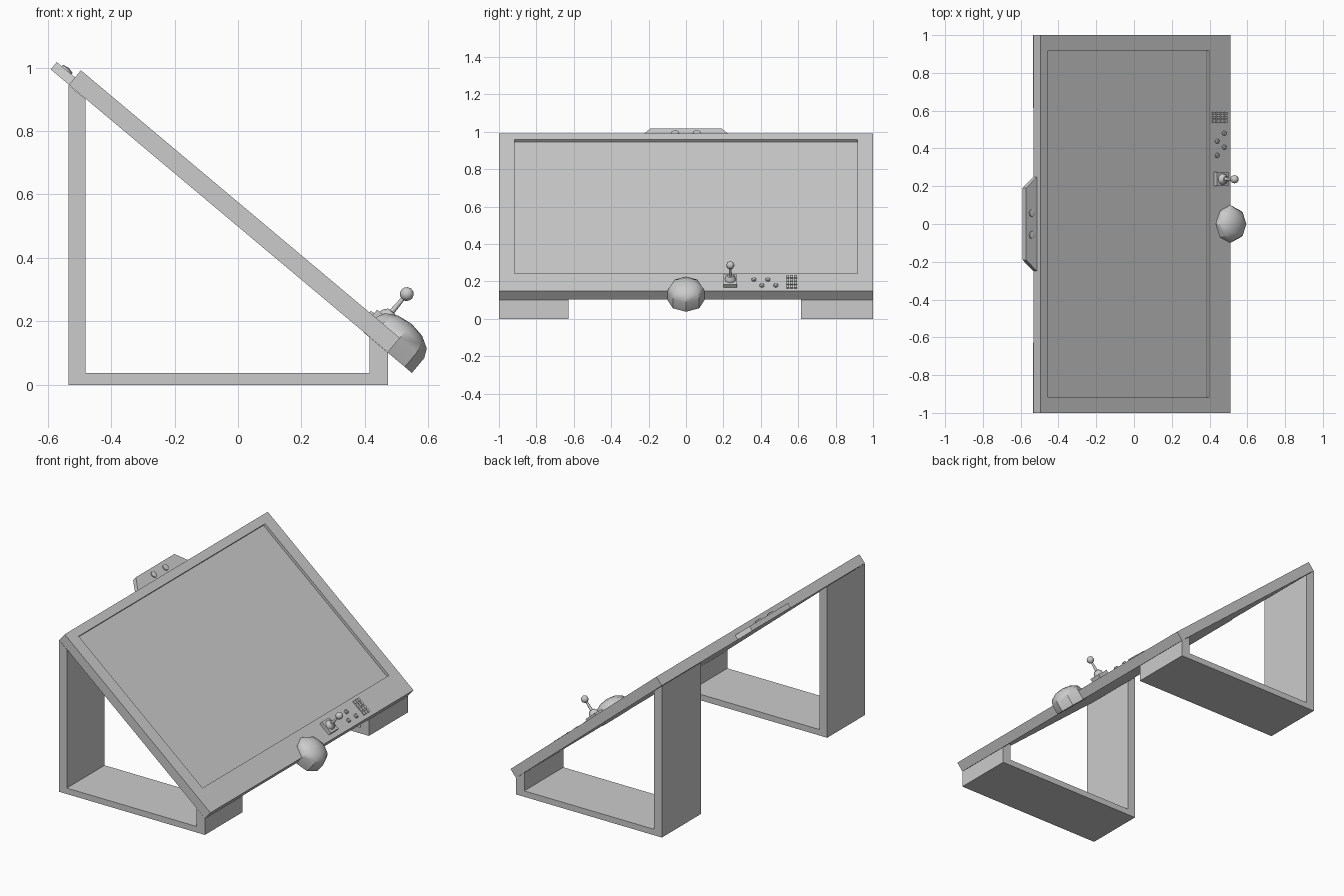
import bpy, bmesh
from math import radians, cos, sin
from mathutils import Matrix, Vector

if "Cube" in bpy.data.objects:
    bpy.data.objects.remove(bpy.data.objects["Cube"])

# Panel frame: X runs down the slope, Y across, Z out of the screen; origin at the lower front edge
TILT = Matrix.Translation((0.51, 0, 0.148)) @ Matrix.Rotation(radians(40), 4, 'Y')
LENGTH, THICK = 1.312, 0.059


def finish(name, bm, matrix=TILT, smooth=False):
    bmesh.ops.recalc_face_normals(bm, faces=bm.faces[:])
    bm.transform(matrix)
    me = bpy.data.meshes.new(name)
    bm.to_mesh(me)
    bm.free()
    ob = bpy.data.objects.new(name, me)
    bpy.context.collection.objects.link(ob)
    if smooth:
        bpy.context.view_layer.objects.active = ob
        ob.select_set(True)
        bpy.ops.object.shade_smooth_by_angle(angle=radians(40))
        ob.select_set(False)
    return ob


def prism(name, pts, vec, matrix=TILT):
    bm = bmesh.new()
    face = bm.faces.new([bm.verts.new(p) for p in pts])
    new = bmesh.ops.extrude_face_region(bm, geom=[face], use_keep_orig=True)['geom']
    bmesh.ops.translate(bm, vec=vec, verts=[g for g in new if isinstance(g, bmesh.types.BMVert)])
    return finish(name, bm, matrix)


def box(name, u, y, n):
    pts = [(u[0], y[0], n[0]), (u[1], y[0], n[0]), (u[1], y[1], n[0]), (u[0], y[1], n[0])]
    return prism(name, pts, (0, 0, n[1] - n[0]))


def lathe(name, u, y, profile, sides):
    """Revolve (radius, height) points about the panel normal at (u, y)."""
    bm = bmesh.new()
    rings = []
    for r, h in profile:
        if r == 0:
            rings.append([bm.verts.new((u, y, h))] * sides)
        else:
            rings.append([bm.verts.new((u + r * cos(radians(360 * i / sides)),
                                        y + r * sin(radians(360 * i / sides)), h))
                          for i in range(sides)])
    for a, b in zip(rings, rings[1:]):
        for i in range(sides):
            j = (i + 1) % sides
            vs = list(dict.fromkeys((a[i], a[j], b[j], b[i])))
            bm.faces.new(vs)
    return finish(name, bm, smooth=True)


# Screen panel with a recessed display
bm = bmesh.new()
bmesh.ops.create_cube(bm, size=1)
bmesh.ops.scale(bm, vec=(LENGTH, 2, THICK), verts=bm.verts)
bmesh.ops.translate(bm, vec=(-LENGTH / 2, 0, -THICK / 2), verts=bm.verts)
top = max(bm.faces, key=lambda f: f.calc_center_median().z)
bmesh.ops.inset_individual(bm, faces=[top], thickness=0.05)
for v in top.verts:
    v.co.x = -0.146 if v.co.x > -LENGTH / 2 else -LENGTH + 0.051
    v.co.y = 0.918 if v.co.y > 0 else -0.918
down = bmesh.ops.extrude_discrete_faces(bm, faces=[top])['faces'][0]
bmesh.ops.translate(bm, vec=(0, 0, -0.017), verts=down.verts)
finish("screen_panel", bm)

# Two open strap legs
leg = [(-0.534, 0.945), (-0.534, 0), (0.472, 0), (0.472, 0.102),
       (0.415, 0.15), (0.415, 0.037), (-0.48, 0.037), (-0.48, 0.90)]
for name, y0, y1 in (("left_leg", -1, -0.628), ("right_leg", 0.615, 1)):
    prism(name, [(x, y0, z) for x, z in leg], (0, y1 - y0, 0), Matrix.Identity(4))

# Sensor bar on the top edge, with two round lenses
bar = [(0, -0.25), (0, 0.25), (-0.075, 0.19), (-0.075, -0.19)]
prism("sensor_bar", [(u - LENGTH, y, -THICK) for u, y in bar], (0, 0, 0.03))
for k, y in enumerate((-0.058, 0.058)):
    lathe(f"sensor_lens_{k + 1}", -LENGTH - 0.035, y,
          [(0, -0.031), (0.02, -0.031), (0.02, -0.023), (0, -0.019)], 12)

# Trackball: eight-sided housing and low dome
dome = [(0.1 * cos(radians(a)), 0.058 * sin(radians(a))) for a in (0, 30, 60)]
lathe("trackball", 0, 0, [(0, -THICK - 0.001), (0.1, -THICK - 0.001)] + dome + [(0, 0.058)], 8)

# Joystick: plate, boot, shaft and ball
JU, JY = -0.072, 0.237
box("joystick_plate", (JU - 0.04, JU + 0.042), (JY - 0.037, JY + 0.037), (-0.002, 0.022))
lathe("joystick_boot", JU, JY, [(0, 0.02), (0.03, 0.02), (0.027, 0.034), (0.016, 0.047), (0, 0.049)], 12)
lathe("joystick_shaft", JU, JY, [(0, 0.045), (0.009, 0.045), (0.006, 0.11), (0, 0.11)], 10)
ball = [(0.022 * sin(radians(a)), 0.12 - 0.022 * cos(radians(a))) for a in range(30, 180, 30)]
lathe("joystick_ball", JU, JY, [(0, 0.098)] + ball + [(0, 0.142)], 12)

# Four round buttons in a zigzag
for k, (u, y) in enumerate(((-0.093, 0.363), (-0.044, 0.406), (-0.093, 0.438), (-0.044, 0.48))):
    lathe(f"button_{k + 1}", u, y, [(0, -0.002), (0.013, -0.002), (0.013, 0.006), (0.008, 0.01), (0, 0.01)], 10)

# Keypad, three by four keys
for i in range(4):
    for j in range(3):
        u, y = -0.115 + i * 0.027, 0.544 + j * 0.021
        box(f"key_{i * 3 + j + 1}", (u - 0.01, u + 0.01), (y - 0.008, y + 0.008), (-0.002, 0.007))
